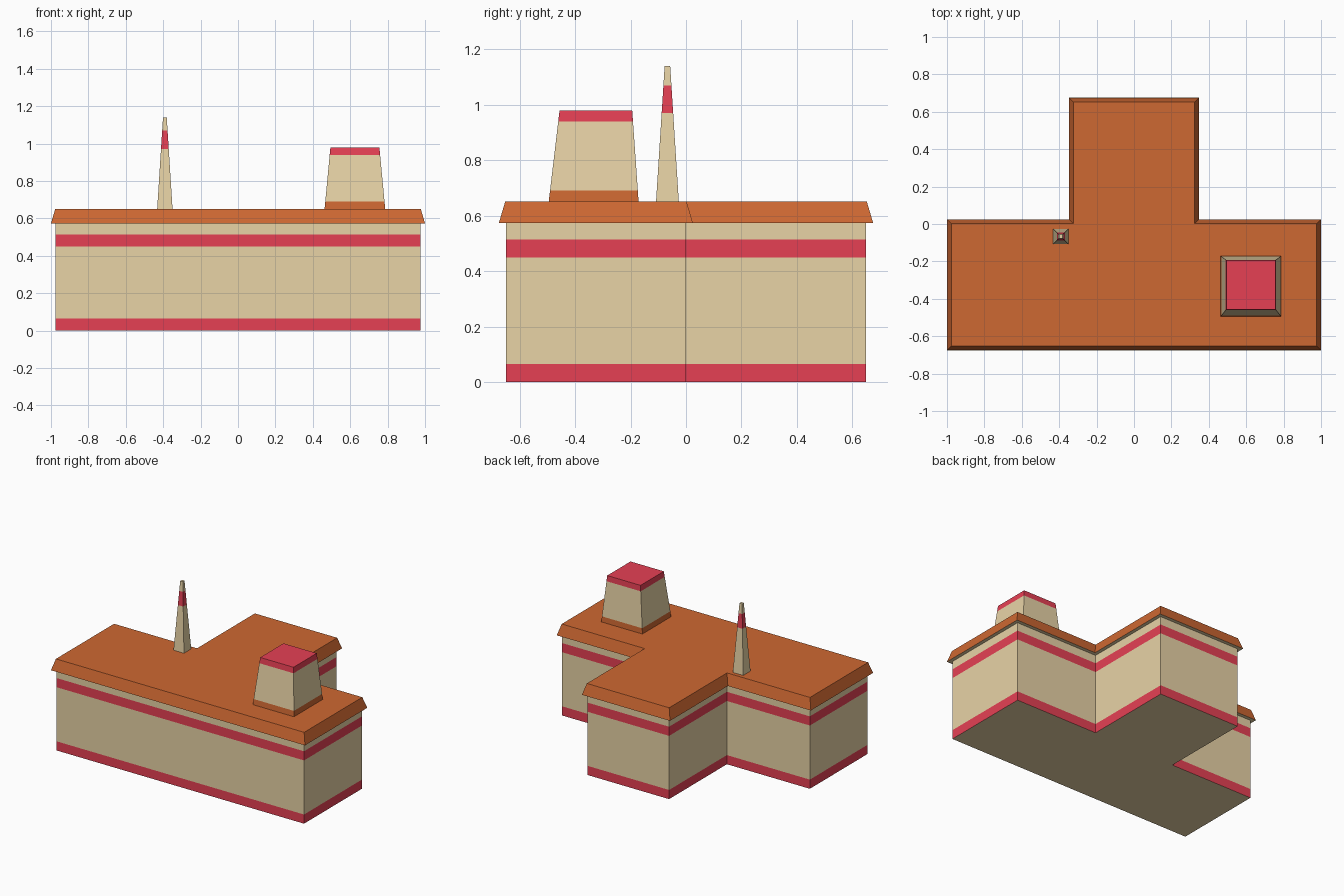
import bpy, bmesh

if "Cube" in bpy.data.objects:
    bpy.data.objects.remove(bpy.data.objects["Cube"])


def make_material(name, rgb):
    mat = bpy.data.materials.new(name)
    lin = [((c / 255 + 0.055) / 1.055) ** 2.4 for c in rgb]
    mat.diffuse_color = (*lin, 1)
    mat.use_nodes = True
    mat.node_tree.nodes["Principled BSDF"].inputs["Base Color"].default_value = mat.diffuse_color
    return mat


MATS = [make_material("cream", (232, 211, 166)),
        make_material("red", (230, 64, 84)),
        make_material("orange", (206, 104, 50))]
CREAM, RED, ORANGE = range(3)


def loft(name, rings, bands, bottom=None, top=None):
    """Stack (outline, z) rings; bands gives the colour between each pair."""
    bm = bmesh.new()
    loops = [[bm.verts.new((x, y, z)) for x, y in pts] for pts, z in rings]
    n = len(loops[0])
    for low, high, colour in zip(loops, loops[1:], bands):
        for i in range(n):
            j = (i + 1) % n
            bm.faces.new((low[i], low[j], high[j], high[i])).material_index = colour
    if bottom is not None:
        bm.faces.new(loops[0][::-1]).material_index = bottom
    if top is not None:
        bm.faces.new(loops[-1]).material_index = top
    mesh = bpy.data.meshes.new(name)
    bm.to_mesh(mesh)
    bm.free()
    for mat in MATS:
        mesh.materials.append(mat)
    obj = bpy.data.objects.new(name, mesh)
    bpy.context.collection.objects.link(obj)
    return obj


def t_outline(d=0.0):
    """T-shaped floor plan grown outward by d."""
    right = [(0.975 + d, -0.65 - d), (0.975 + d, d),
             (0.322 + d, d), (0.322 + d, 0.65 + d)]
    return right + [(-x, y) for x, y in reversed(right)]


def tapered_tower(name, centre, half_low, half_high, heights, bands, top):
    """Square tower narrowing from the first height to the last."""
    cx, cy, cy_top = centre
    rings = []
    for z in heights:
        t = (z - heights[0]) / (heights[-1] - heights[0])
        h = half_low + (half_high - half_low) * t
        y = cy + (cy_top - cy) * t
        rings.append(([(cx - h, y - h), (cx + h, y - h),
                       (cx + h, y + h), (cx - h, y + h)], z))
    return loft(name, rings, bands, top=top)


# Walls with painted stripes
plan = t_outline()
loft("walls", [(plan, z) for z in (0, 0.065, 0.45, 0.515, 0.573)],
     [RED, CREAM, RED, CREAM], bottom=CREAM)

# Roof slab with soffit and sloping edge
eave = t_outline(0.025)
loft("roof", [(plan, 0.573), (eave, 0.573), (t_outline(0.002), 0.651)],
     [CREAM, ORANGE], top=ORANGE)

# Wide tower and slim chimney
tapered_tower("roof_tower", (0.625, -0.333, -0.325), 0.162, 0.131,
              (0.651, 0.69, 0.94, 0.98), [ORANGE, CREAM, RED], RED)
tapered_tower("chimney", (-0.391, -0.067, -0.067), 0.041, 0.010,
              (0.651, 0.97, 1.07, 1.14), [CREAM, RED, CREAM], CREAM)
